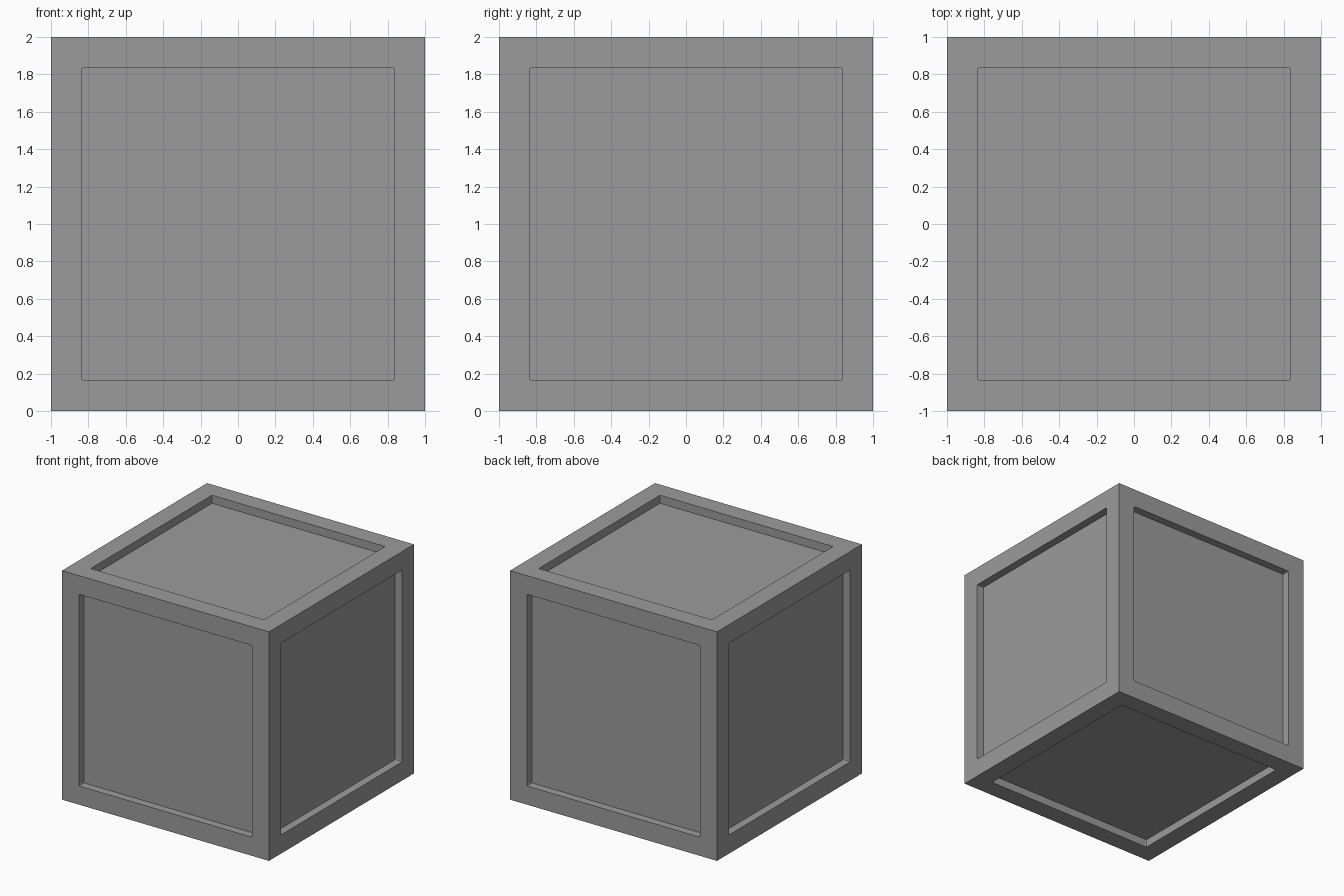
import bpy
import bmesh

SIZE = 2.0      # outer edge length
BORDER = 0.163  # width of the frame around each panel
DEPTH = 0.07    # how far each panel is sunk
CORNER = 0.01   # tiny rounding in the recess corners

cube = bpy.data.objects.get("Cube")
if cube:
    bpy.data.objects.remove(cube, do_unlink=True)

# Single grey material
grey = bpy.data.materials.new("grey")
grey.use_nodes = True
colour = (0.33, 0.33, 0.33, 1)
grey.diffuse_color = colour
grey.node_tree.nodes["Principled BSDF"].inputs["Base Color"].default_value = colour

# Solid block resting on the ground
bm = bmesh.new()
bmesh.ops.create_cube(bm, size=SIZE)
bmesh.ops.translate(bm, verts=bm.verts, vec=(0, 0, SIZE / 2))
panels = list(bm.faces)

# Frame border on every side, then a straight-walled sunken panel
bmesh.ops.inset_individual(bm, faces=panels, thickness=BORDER, use_even_offset=True)
for panel in panels:
    normal = panel.normal.copy()
    floor = bmesh.ops.extrude_discrete_faces(bm, faces=[panel])["faces"][0]
    bmesh.ops.translate(bm, verts=floor.verts, vec=-normal * DEPTH)

# Slightly eased corner edges of each recess, which run the panel depth
bm.normal_update()
corners = [e for e in bm.edges if abs(e.calc_length() - DEPTH) < 0.001]
bmesh.ops.bevel(bm, geom=corners, offset=CORNER, segments=2, profile=0.5,
                affect='EDGES')
bmesh.ops.recalc_face_normals(bm, faces=bm.faces)

mesh = bpy.data.meshes.new("crate")
bm.to_mesh(mesh)
bm.free()
mesh.materials.append(grey)
crate = bpy.data.objects.new("crate", mesh)
bpy.context.collection.objects.link(crate)
